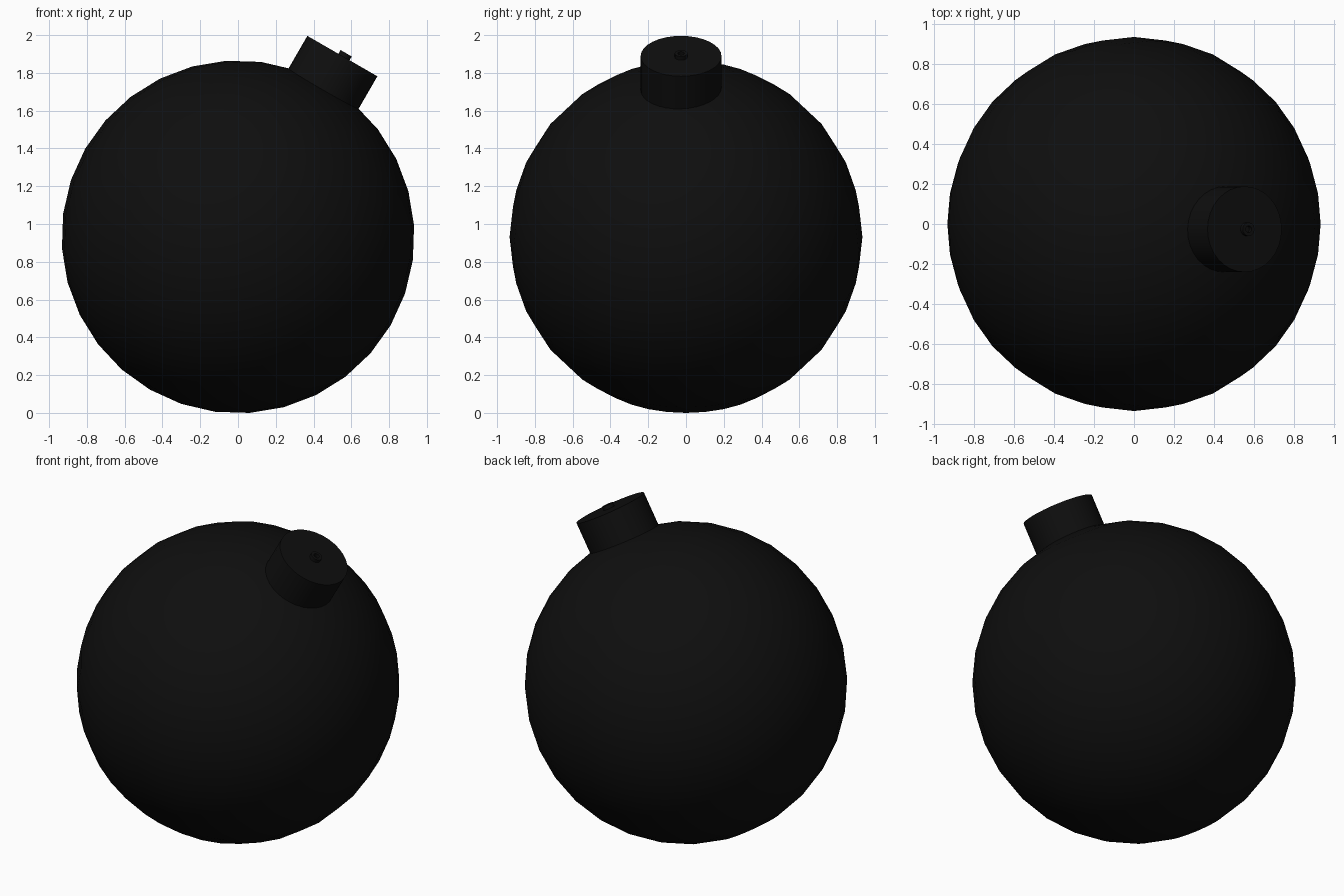
import bpy, bmesh, math
from mathutils import Matrix, Vector

if "Cube" in bpy.data.objects:
    bpy.data.objects.remove(bpy.data.objects["Cube"])

R = 0.934
# Local frame: body centre, z axis leaning 30 degrees towards +x
FRAME = Matrix.Translation((0, 0, 0.932)) @ Matrix.Rotation(math.radians(30), 4, 'Y')

black = bpy.data.materials.new("matte black")
black.diffuse_color = (0.0045, 0.0045, 0.0045, 1)
black.use_nodes = True
black.node_tree.nodes["Principled BSDF"].inputs["Base Color"].default_value = black.diffuse_color


def finish(name, bm):
    bmesh.ops.recalc_face_normals(bm, faces=bm.faces)
    mesh = bpy.data.meshes.new(name)
    bm.to_mesh(mesh)
    bm.free()
    mesh.materials.append(black)
    obj = bpy.data.objects.new(name, mesh)
    obj.matrix_world = FRAME
    bpy.context.collection.objects.link(obj)
    bpy.ops.object.select_all(action='DESELECT')
    obj.select_set(True)
    bpy.context.view_layer.objects.active = obj
    bpy.ops.object.shade_smooth_by_angle(angle=math.radians(35))


def tube(name, centre, profile, segments, closed):
    """Sweep (radius, height) points round the local z axis."""
    bm = bmesh.new()
    rings = [[bm.verts.new((centre[0] + r * math.cos(2 * math.pi * i / segments),
                            centre[1] + r * math.sin(2 * math.pi * i / segments), z))
              for i in range(segments)] for r, z in profile]
    for a, b in zip(rings, rings[1:]):
        for i in range(segments):
            j = (i + 1) % segments
            bm.faces.new((a[i], a[j], b[j], b[i]))
    if closed:
        bm.faces.new(rings[0])
        bm.faces.new(rings[-1])
    finish(name, bm)


# Round body
body = bmesh.new()
bmesh.ops.create_uvsphere(body, u_segments=32, v_segments=16, radius=R)
finish("body", body)

# Short neck on the tilted pole
tube("neck", (0, -0.026), [(0.214, 0.86), (0.214, 1.105)], 32, True)

# Small hollow fuse holder on top of the neck
tube("fuse_holder", (0.01, -0.026),
     [(0.034, 1.10), (0.034, 1.128), (0.017, 1.128), (0.017, 1.10)], 16, False)
